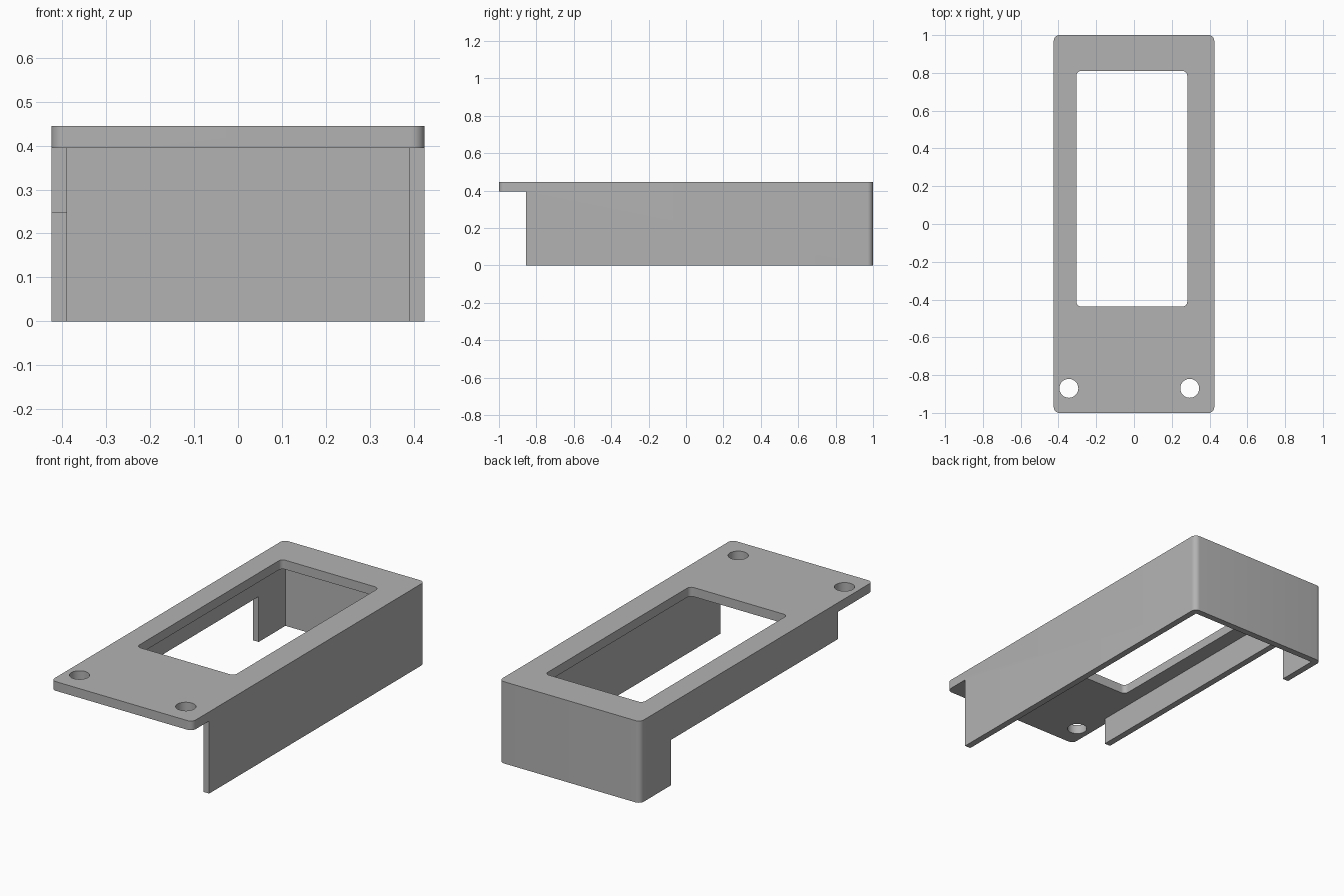
import bpy, bmesh, math
from mathutils import Vector

cube = bpy.data.objects.get("Cube")
if cube:
    bpy.data.objects.remove(cube, do_unlink=True)

grey = bpy.data.materials.new("plain grey")
grey.use_nodes = True
grey.diffuse_color = (0.45, 0.45, 0.45, 1)
grey.node_tree.nodes["Principled BSDF"].inputs["Base Color"].default_value = grey.diffuse_color


def finish(name, bm):
    mesh = bpy.data.meshes.new(name)
    bmesh.ops.recalc_face_normals(bm, faces=bm.faces)
    bm.to_mesh(mesh)
    bm.free()
    mesh.materials.append(grey)
    obj = bpy.data.objects.new(name, mesh)
    bpy.context.collection.objects.link(obj)
    return obj


def block(name, low, high, radius=0):
    """Box between two corners, with optional rounded upright edges."""
    low, high = Vector(low), Vector(high)
    bm = bmesh.new()
    bmesh.ops.create_cube(bm, size=1)
    for v in bm.verts:
        v.co = (low + high) / 2 + v.co * (high - low)
    if radius:
        upright = [e for e in bm.edges
                   if abs(e.verts[0].co.z - e.verts[1].co.z) > 0.001]
        bmesh.ops.bevel(bm, geom=upright, offset=radius, segments=8,
                        profile=0.5, affect='EDGES')
    return finish(name, bm)


def drill(name, x, y, radius):
    bm = bmesh.new()
    bmesh.ops.create_cone(bm, cap_ends=True, segments=48, radius1=radius,
                          radius2=radius, depth=0.4)
    bmesh.ops.translate(bm, verts=bm.verts, vec=(x, y, 0.42))
    return finish(name, bm)


# Main dimensions
W, TOP, UNDER, WALL = 0.425, 0.445, 0.395, 0.035

# Rounded outer block, hollowed out into a cover plate with three walls
cover = block("cover_housing", (-W, -1, 0), (W, 1, TOP), 0.03)

cutters = [
    # space under the plate, open at the front and below
    block("cavity_cutter", (-W + WALL, -1.2, -0.1), (W - WALL, 1 - WALL, UNDER)),
    # front overhang, deeper on the right-hand strip
    block("overhang_cutter", (-0.6, -1.3, -0.2), (0.6, -0.855, UNDER)),
    block("strip_end_cutter", (-0.7, -1.4, -0.3), (-0.2, -0.70, UNDER)),
    # long notch below the strip, leaving a leg at the back
    block("side_notch_cutter", (-0.8, -1.5, -0.4), (-0.1, 0.735, 0.247)),
    # display opening and the two screw holes
    block("opening_cutter", (-0.305, -0.437, 0.2), (0.282, 0.81, 0.6), 0.025),
    drill("right_hole_cutter", -0.345, -0.87, 0.05),
    drill("left_hole_cutter", 0.295, -0.87, 0.05),
]

bpy.context.view_layer.objects.active = cover
cover.select_set(True)
for cutter in cutters:
    mod = cover.modifiers.new(cutter.name, 'BOOLEAN')
    mod.operation = 'DIFFERENCE'
    mod.solver = 'EXACT'
    mod.object = cutter
    bpy.ops.object.modifier_apply(modifier=mod.name)
    bpy.data.objects.remove(cutter, do_unlink=True)

bpy.ops.object.shade_smooth_by_angle(angle=math.radians(30))
